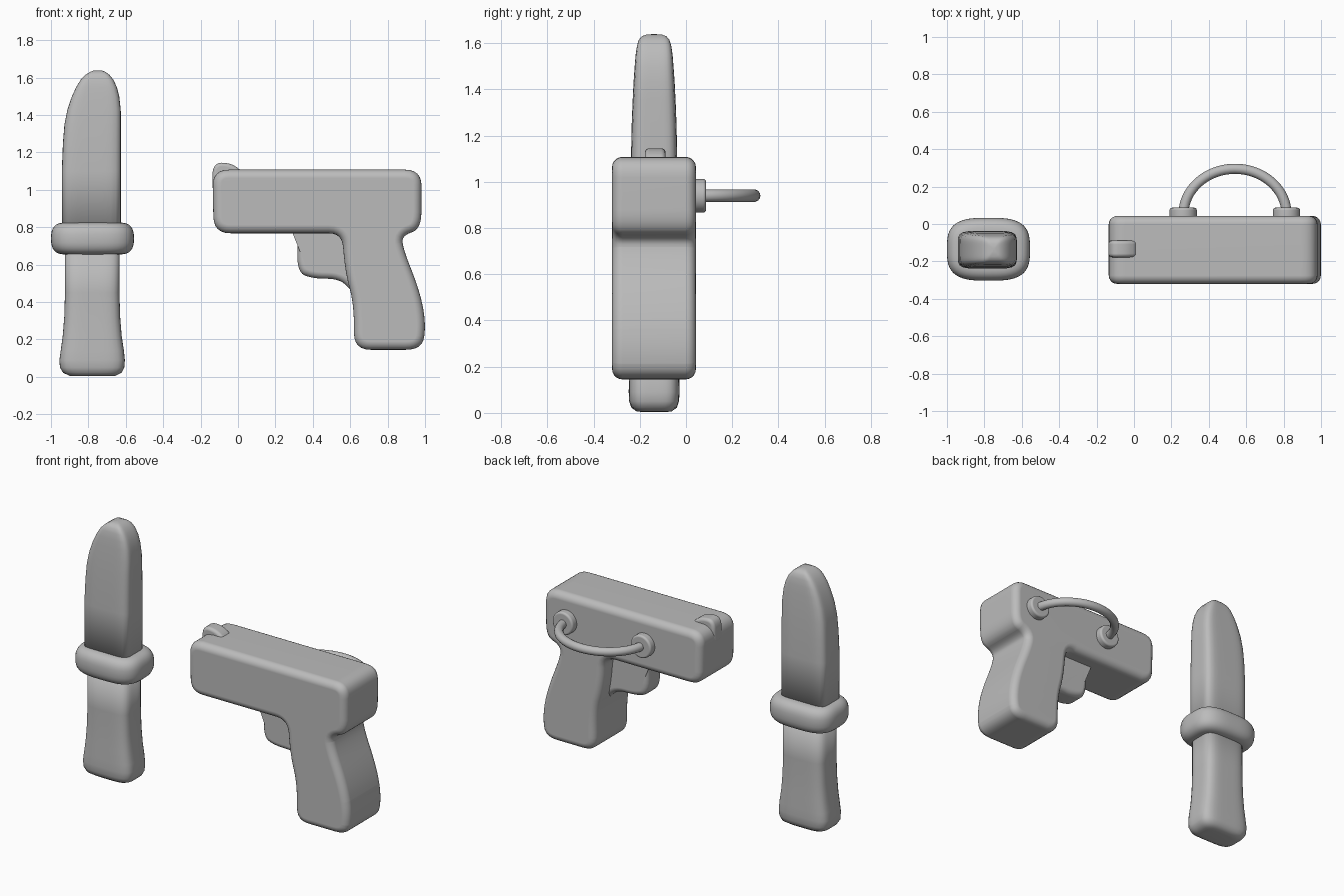
import bpy, bmesh, math
from mathutils import Vector

cube = bpy.data.objects.get("Cube")
if cube:
    bpy.data.objects.remove(cube, do_unlink=True)

grey = bpy.data.materials.new("plain grey")
grey.use_nodes = True
COLOUR = (0.5, 0.5, 0.5, 1)
grey.diffuse_color = COLOUR
grey.node_tree.nodes["Principled BSDF"].inputs["Base Color"].default_value = COLOUR


def finish(bm, name):
    bmesh.ops.recalc_face_normals(bm, faces=bm.faces)
    for f in bm.faces:
        f.smooth = True
    mesh = bpy.data.meshes.new(name)
    bm.to_mesh(mesh)
    bm.free()
    mesh.materials.append(grey)
    obj = bpy.data.objects.new(name, mesh)
    bpy.context.collection.objects.link(obj)
    return obj


def rounded(points, steps=6):
    """Round each corner (x, z, cut) of an outline with a short curve."""
    out = []
    for i, (x, z, cut) in enumerate(points):
        p = Vector((x, z))
        a = Vector(points[i - 1][:2]) - p
        b = Vector(points[(i + 1) % len(points)][:2]) - p
        a *= min(cut / a.length, 0.49)
        b *= min(cut / b.length, 0.49)
        for k in range(steps + 1):
            t = k / steps
            out.append(p + a * (1 - t) ** 2 + b * t ** 2)
    return out


def slab(name, points, y0, y1, bevel):
    """Extrude a rounded x-z outline along y and soften both rims."""
    bm = bmesh.new()
    face = bm.faces.new([bm.verts.new((p.x, y0, p.y)) for p in rounded(points)])
    ext = bmesh.ops.extrude_face_region(bm, geom=[face])["geom"]
    bmesh.ops.translate(bm, vec=(0, y1 - y0, 0),
                        verts=[v for v in ext if isinstance(v, bmesh.types.BMVert)])
    obj = finish(bm, name)
    mod = obj.modifiers.new("soft rim", "BEVEL")
    mod.width, mod.segments = bevel, 5
    mod.limit_method, mod.angle_limit = "ANGLE", math.radians(60)
    mod.use_clamp_overlap = False
    obj.modifiers.new("flat sides", "WEIGHTED_NORMAL").keep_sharp = False
    return obj


def loft(name, sections, power, cy, n=48):
    """Stack rounded-rectangle rings given as (z, x0, x1, half depth)."""
    bm = bmesh.new()
    rings = []
    for z, x0, x1, hy in sections:
        ring = []
        for k in range(n):
            a = math.tau * (k + 0.5) / n
            c, s = math.cos(a), math.sin(a)
            r = (abs(c) ** power + abs(s) ** power) ** (-1 / power)
            ring.append(bm.verts.new(((x0 + x1) / 2 + r * c * (x1 - x0) / 2,
                                      cy + r * s * hy, z)))
        rings.append(ring)
    for low, high in zip(rings, rings[1:]):
        for k in range(n):
            j = (k + 1) % n
            bm.faces.new((low[k], low[j], high[j], high[k]))
    bm.faces.new(rings[0])
    bm.faces.new(rings[-1])
    return finish(bm, name)


# Pistol body and grip in one piece
slab("pistol_body", [
    (-0.137, 1.108, 0.09), (0.982, 1.108, 0.09), (0.98, 0.79, 0.09),
    (0.875, 0.755, 0.06), (0.885, 0.68, 0.1), (0.975, 0.45, 0.2),
    (1.005, 0.28, 0.2), (0.985, 0.145, 0.09), (0.62, 0.145, 0.09),
    (0.62, 0.39, 0.2), (0.575, 0.55, 0.2), (0.555, 0.768, 0.07),
    (-0.13, 0.768, 0.09)], -0.32, 0.043, 0.045)

# Trigger block under the body
slab("trigger_guard", [
    (0.27, 0.80, 0.02), (0.32, 0.755, 0.06), (0.315, 0.56, 0.12),
    (0.40, 0.525, 0.08), (0.55, 0.525, 0.08), (0.62, 0.44, 0.05),
    (0.70, 0.50, 0.05), (0.66, 0.82, 0.05)], -0.215, -0.06, 0.035)

# Front sight
slab("front_sight", [
    (-0.137, 1.0, 0.02), (-0.137, 1.145, 0.09), (-0.04, 1.145, 0.08),
    (0.03, 1.095, 0.04), (0.03, 1.0, 0.02)], -0.178, -0.088, 0.02)

# Carrying handle on the back with its two mounts
ARCH_X, ARCH_Z = 0.54, 0.94
curve = bpy.data.curves.new("carry_handle", "CURVE")
curve.dimensions = "3D"
curve.bevel_depth, curve.bevel_resolution = 0.027, 5
spline = curve.splines.new("POLY")
N = 32
spline.points.add(N)
for k, pt in enumerate(spline.points):
    a = math.pi * k / N
    pt.co = (ARCH_X - 0.276 * math.cos(a), 0.05 + 0.245 * math.sin(a), ARCH_Z, 1)
spline.use_smooth = True
curve.materials.append(grey)
bpy.context.collection.objects.link(bpy.data.objects.new("carry_handle", curve))

for side, x in (("left", 0.815), ("right", 0.263)):
    bm = bmesh.new()
    bmesh.ops.create_cone(bm, cap_ends=True, segments=32, radius1=0.073,
                          radius2=0.073, depth=0.07)
    mount = finish(bm, "handle_mount_" + side)
    mount.location = (x, 0.052, ARCH_Z)
    mount.rotation_euler.x = math.pi / 2
    mod = mount.modifiers.new("soft rim", "BEVEL")
    mod.width, mod.segments = 0.013, 3
    mount.modifiers.new("flat sides", "WEIGHTED_NORMAL")

# Knife: grip, cross guard and blade
KNIFE_Y = -0.138
loft("knife_grip", [
    (0.004, -0.86, -0.70, 0.05), (0.006, -0.90, -0.655, 0.075),
    (0.022, -0.935, -0.622, 0.098), (0.05, -0.952, -0.608, 0.108),
    (0.09, -0.955, -0.605, 0.11), (0.14, -0.948, -0.61, 0.109),
    (0.22, -0.937, -0.622, 0.106), (0.32, -0.929, -0.63, 0.103),
    (0.45, -0.925, -0.634, 0.102), (0.72, -0.924, -0.634, 0.102)], 4.5, KNIFE_Y)

guard = []
for k in range(17):
    a = math.pi * (k / 16 - 0.5)
    inset = 0.075 * (1 - abs(math.cos(a)) ** 0.75)
    guard.append((0.74 + 0.085 * math.copysign(abs(math.sin(a)) ** 0.8, a),
                  -1.0 + inset, -0.556 - inset, 0.168 - inset))
loft("knife_guard", guard, 3.2, KNIFE_Y + 0.003)

loft("knife_blade", [
    (0.72, -0.942, -0.626, 0.101), (1.1, -0.942, -0.626, 0.1),
    (1.25, -0.936, -0.626, 0.097), (1.35, -0.928, -0.626, 0.093),
    (1.43, -0.912, -0.627, 0.089), (1.5, -0.888, -0.635, 0.084),
    (1.55, -0.865, -0.648, 0.08), (1.59, -0.84, -0.667, 0.074),
    (1.615, -0.815, -0.687, 0.066), (1.63, -0.792, -0.707, 0.053),
    (1.637, -0.775, -0.725, 0.035), (1.639, -0.755, -0.745, 0.01)], 6, KNIFE_Y)
